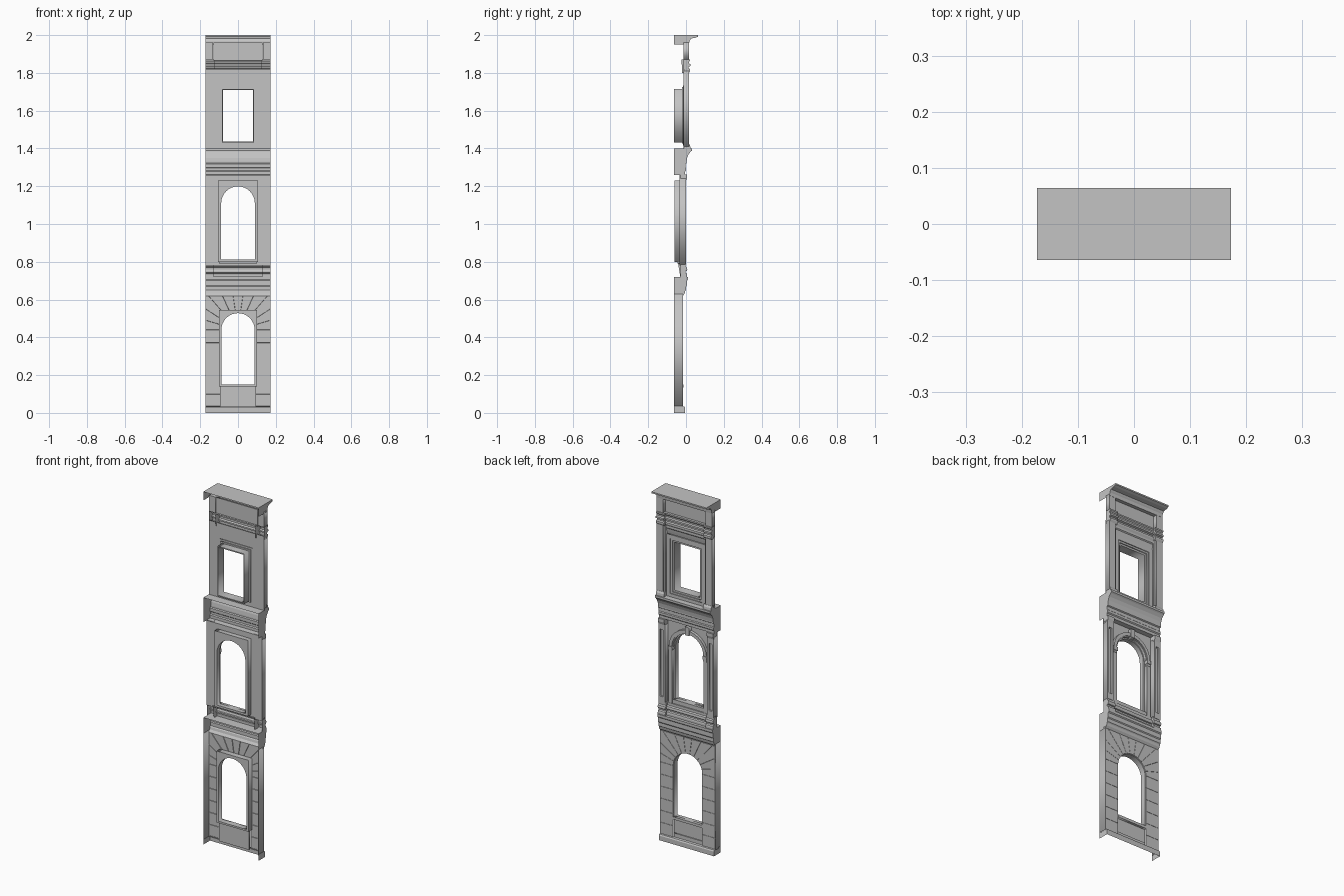
import bpy
import bmesh
from math import sin, cos, pi, atan2

cube = bpy.data.objects.get("Cube")
if cube:
    bpy.data.objects.remove(cube, do_unlink=True)

stone = bpy.data.materials.new("grey stone")
stone.use_nodes = True
grey = (0.55, 0.55, 0.55, 1)
stone.diffuse_color = grey
stone.node_tree.nodes["Principled BSDF"].inputs["Base Color"].default_value = grey

W = 0.173        # half width of the bay
BACK = -0.064    # rear edge of the shell


def add(name, mesh):
    mesh.materials.clear()
    mesh.materials.append(stone)
    obj = bpy.data.objects.new(name, mesh)
    bpy.context.collection.objects.link(obj)
    return obj


def from_bmesh(name, bm):
    mesh = bpy.data.meshes.new(name)
    bm.to_mesh(mesh)
    bm.free()
    return add(name, mesh)


def plate(name, outlines, y0, y1):
    """Flat (x, z) outlines, inner ones being holes, given thickness in y."""
    curve = bpy.data.curves.new(name, 'CURVE')
    curve.dimensions = '2D'
    curve.fill_mode = 'BOTH'
    curve.extrude = (y1 - y0) / 2
    for pts in outlines:
        s = curve.splines.new('POLY')
        s.points.add(len(pts) - 1)
        for p, (x, z) in zip(s.points, pts):
            p.co = (x, z, 0, 1)
        s.use_cyclic_u = True
    temp = bpy.data.objects.new(name, curve)
    mesh = bpy.data.meshes.new_from_object(temp)
    bpy.data.objects.remove(temp)
    bpy.data.curves.remove(curve)
    for v in mesh.vertices:
        x, z, d = v.co
        v.co = (x, (y0 + y1) / 2 - d, z)
    return add(name, mesh)


def rect(x0, x1, z0, z1):
    return [(x0, z0), (x1, z0), (x1, z1), (x0, z1)]


def arc(r, spring, n=16):
    return [(r * cos(pi * i / n), spring + r * sin(pi * i / n)) for i in range(n + 1)]


def arch(r, bottom, spring):
    return [(-r, bottom), (r, bottom)] + arc(r, spring)


def box(name, x0, x1, y0, y1, z0, z1):
    return plate(name, [rect(x0, x1, z0, z1)], y0, y1)


def moulding(name, profile, x0, x1, back=(), dy=0.0):
    """Profile of (y, z) swept along x, open at the rear, with end caps."""
    bm = bmesh.new()
    ends = [[bm.verts.new((x, y + dy, z)) for y, z in profile] for x in (x0, x1)]
    for i in range(len(profile) - 1):
        bm.faces.new((ends[0][i], ends[0][i + 1], ends[1][i + 1], ends[1][i]))
    for x, end in zip((x0, x1), ends):
        bm.faces.new(end + [bm.verts.new((x, y, z)) for y, z in back])
    bmesh.ops.recalc_face_normals(bm, faces=bm.faces)
    return from_bmesh(name, bm)


def sides(x0, x1):
    """The same span on the right and on the left."""
    return (("right", -x1, -x0), ("left", x0, x1))


# ---- Ground storey: rusticated wall of raised blocks around an arch
SPRING, R, TOP, FOOT = 0.44, 0.09, 0.62, 0.03


def ray(a):
    t = min(W / max(abs(cos(a)), 1e-6), (TOP - SPRING) / max(sin(a), 1e-6))
    return (t * cos(a), SPRING + t * sin(a))


blocks = []
rows, wedges = 6, 11
step = (SPRING - FOOT) / rows
for i in range(rows):
    for _, x0, x1 in sides(R, W):
        blocks.append(rect(x0, x1, FOOT + i * step, FOOT + (i + 1) * step))
corner = atan2(TOP - SPRING, W)
for i in range(wedges):
    a0, a1 = pi * i / wedges, pi * (i + 1) / wedges
    inner = [a1 + (a0 - a1) * k / 3 for k in range(4)]
    outer = [a0] + [c for c in (corner, pi - corner) if a0 < c < a1] + [a1]
    blocks.append([(R * cos(a), SPRING + R * sin(a)) for a in inner] + [ray(a) for a in outer])
bm = bmesh.new()
for pts in blocks:
    face = bm.faces.new([bm.verts.new((x, -0.018, z)) for x, z in pts])
    face.normal_update()
    if face.normal.y < 0:
        face.normal_flip()
bmesh.ops.inset_individual(bm, faces=bm.faces[:], thickness=0.001, depth=0.003)
from_bmesh("rusticated_wall", bm)

plate("ground_window_frame", [rect(-0.1, 0.1, 0.14, 0.545), arch(0.088, 0.15, SPRING)], -0.05, -0.019)
box("ground_apron", -0.095, 0.095, -0.035, -0.028, FOOT, 0.14)
box("ground_apron_base", -0.09, 0.09, -0.028, -0.022, FOOT, 0.055)
box("ground_sill", -0.09, 0.09, -0.03, -0.014, 0.135, 0.15)
moulding("plinth", [(-0.018, 0.036), (-0.008, 0.033), (-0.004, 0.026), (-0.004, 0)], -W, W,
         [(BACK, 0), (BACK, 0.036)])
for side, x0, x1 in sides(W - 0.002, W):
    box(side + "_end_panel", x0, x1, BACK, -0.016, 0.03, 0.63)
moulding("ground_cornice", [
    (BACK, 0.72), (0.01, 0.72), (0.01, 0.705), (0.005, 0.7), (0.005, 0.675), (0.001, 0.67),
    (0.001, 0.65), (-0.004, 0.645), (-0.007, 0.632), (-0.015, 0.622), (-0.018, 0.62)],
    -W, W, [(BACK, 0.62)])

# ---- Middle storey: arched window between panelled pilasters
base = [(-0.03, 0.79), (-0.002, 0.79), (-0.002, 0.775), (0.005, 0.77), (0.007, 0.76), (0.004, 0.752),
        (-0.003, 0.75), (-0.003, 0.742), (0.004, 0.738), (0.006, 0.73), (0.006, 0.72)]
moulding("middle_base", base, -0.13, 0.13, [(-0.03, 0.72)], -0.012)
SPRING2 = 1.11
plate("middle_wall", [rect(-W, W, 0.78, 1.26), arch(0.1, 0.8, SPRING2)], -0.034, -0.03)
plate("middle_window_frame", [rect(-0.105, 0.105, 0.8, 1.23), arch(0.089, 0.812, SPRING2)], -0.061, -0.034)
plate("arch_band", [arc(0.118, SPRING2) + arc(0.1, SPRING2)[::-1]], -0.03, -0.014)
plate("arch_inner_band", [arc(0.106, SPRING2) + arc(0.095, SPRING2)[::-1]], -0.034, -0.019)
box("arch_keystone", -0.012, 0.012, -0.034, -0.008, 1.203, 1.25)
box("middle_sill", -0.1, 0.1, -0.045, -0.02, 0.79, 0.812)
for side, x0, x1 in sides(0.098, 0.12):
    box(side + "_arch_post", x0, x1, -0.034, -0.016, 0.78, 1.09)
    box(side + "_impost", x0 - 0.002, x1 + 0.002, -0.034, -0.011, 1.092, 1.112)
    box(side + "_impost_neck", x0, x1, -0.034, -0.014, 1.08, 1.092)
for side, x0, x1 in sides(0.133, W):
    plate(side + "_middle_pilaster",
          [rect(x0, x1, 0.785, 1.24), rect(x0 + 0.01, x1 - 0.01, 0.82, 1.2)], -0.012, 0)
    box(side + "_pilaster_core", x0, x1, -0.03, -0.011, 0.785, 1.24)
    moulding(side + "_middle_pilaster_base", base, x0 - 0.007 * (x0 > 0), x1 + 0.007 * (x0 < 0),
             [(-0.03, 0.72)])
    moulding(side + "_middle_capital", [(-0.03, 1.262), (0.005, 1.262), (0.005, 1.245), (0, 1.23)],
             x0, x1, [(-0.03, 1.23)])
moulding("middle_cornice", [
    (BACK, 1.4), (0.031, 1.4), (0.031, 1.388), (0.024, 1.382), (0.013, 1.368), (0.006, 1.35),
    (0.003, 1.33), (0.003, 1.322), (-0.003, 1.318), (-0.003, 1.3), (0.001, 1.296),
    (0.001, 1.283), (-0.004, 1.278), (-0.004, 1.262), (-0.03, 1.26)],
    -W, W, [(BACK, 1.26)])

# ---- Upper storey: square window with nested surrounds
plate("upper_wall", [rect(-W, W, 1.4, 1.82), rect(-0.1, 0.1, 1.425, 1.735)], -0.014, -0.01)
plate("upper_reveal", [rect(-0.084, 0.084, 1.432, 1.716), rect(-0.08, 0.08, 1.438, 1.71)], BACK, -0.012)
for name, half, hole, y0, y1 in (("outer", 0.122, 0.1, -0.012, -0.001),
                                 ("middle", 0.104, 0.09, -0.016, -0.006),
                                 ("inner", 0.094, 0.08, -0.022, -0.012)):
    plate(name + "_surround", [rect(-half, half, 1.52 - half, 1.63 + half),
                               rect(-hole, hole, 1.518 - hole, 1.63 + hole)], y0, y1)
moulding("window_lintel", [(-0.012, 1.8), (0.004, 1.8), (0.004, 1.788), (-0.001, 1.783),
                           (-0.003, 1.77), (-0.006, 1.755), (-0.01, 1.745)], -0.13, 0.13)
band = [(-0.012, 1.872), (0.022, 1.872), (0.022, 1.864), (0.016, 1.858), (0.016, 1.85), (0.024, 1.846),
        (0.024, 1.836), (0.014, 1.832), (0.014, 1.824), (0.022, 1.82), (0.022, 1.81), (0.016, 1.8)]
moulding("upper_band", band, -0.125, 0.125, [(-0.02, 1.8)], -0.012)
box("frieze", -0.13, 0.13, -0.012, -0.004, 1.865, 1.96)
for side, x0, x1 in sides(0.133, W):
    lip = (x0 - 0.01 * (x0 > 0), x1 + 0.01 * (x0 < 0))
    box(side + "_upper_pilaster", x0, x1, -0.011, 0.015, 1.41, 1.81)
    box(side + "_upper_pilaster_back", *lip, -0.011, 0.006, 1.41, 1.81)
    moulding(side + "_upper_pilaster_base", [(-0.011, 1.425), (0.016, 1.425), (0.022, 1.415),
                                             (0.024, 1.4)], *lip, [(-0.011, 1.4)])
    moulding(side + "_upper_capital", band, *lip, [(-0.012, 1.8)])
    box(side + "_frieze_pilaster", x0, x1, -0.012, 0.015, 1.87, 1.96)

# ---- Crowning cornice
moulding("top_cornice", [
    (BACK, 2), (0.064, 2), (0.064, 1.992), (0.05, 1.986), (0.026, 1.982), (0.022, 1.974),
    (0.018, 1.968), (0.016, 1.95), (-0.012, 1.95)], -W, W, [(BACK, 1.95)])
